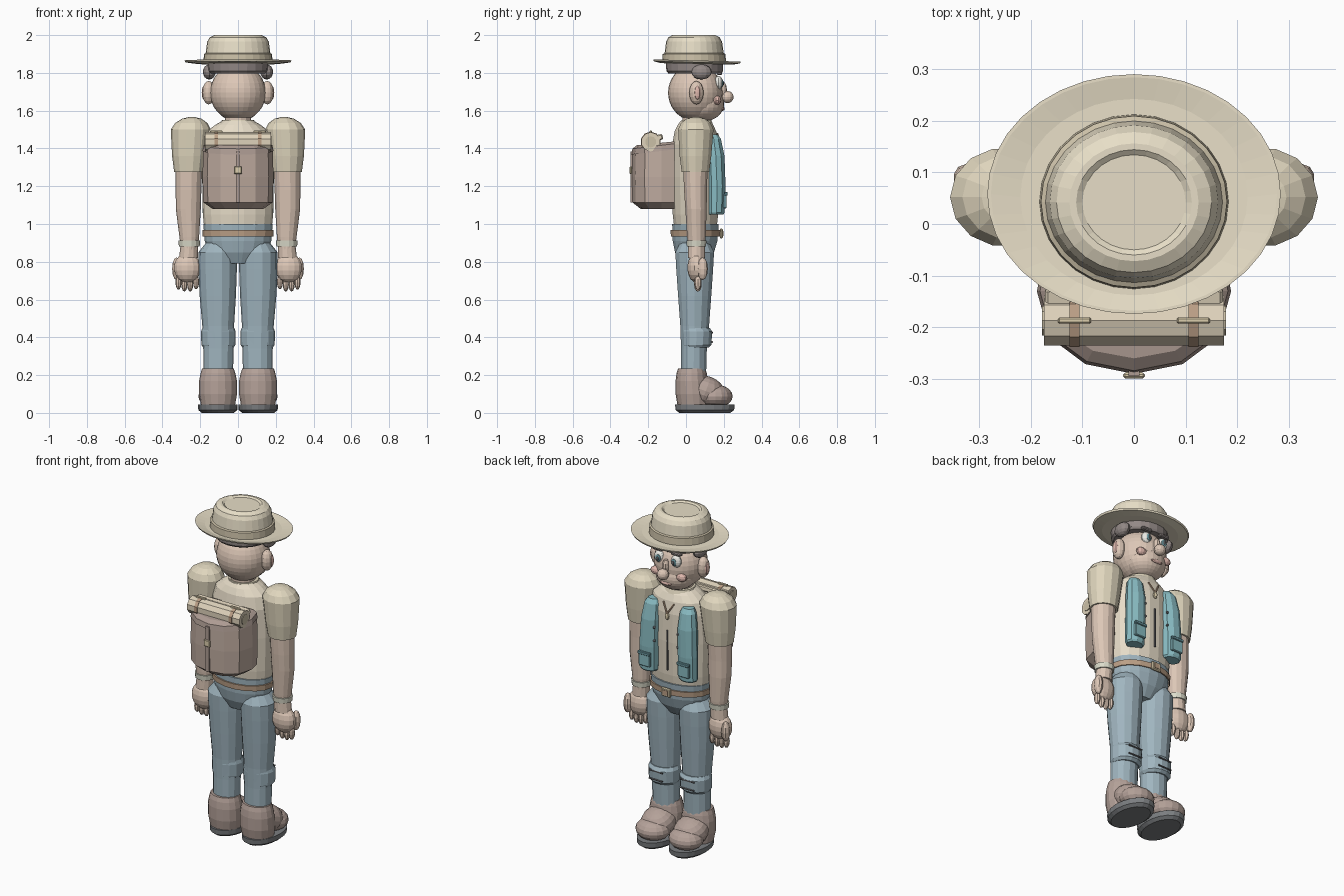
import bpy, bmesh
from math import sin, cos, pi
from mathutils import Vector, Matrix

COL = dict(skin=(.72, .57, .47), shirt=(.80, .72, .58), sleeve=(.74, .67, .51), jeans=(.35, .46, .52),
           boot=(.46, .36, .32), sole=(.20, .21, .22), teal=(.25, .50, .54), hat=(.80, .73, .57),
           band=(.60, .53, .39), pack=(.52, .41, .35), flap=(.42, .33, .29), roll=(.74, .65, .50),
           hair=(.29, .25, .24), belt=(.50, .35, .24), metal=(.72, .62, .42), cuff=(.72, .72, .60),
           dark=(.15, .15, .16), white=(.85, .85, .80), iris=(.15, .32, .36), cheek=(.74, .48, .42))
MATS = {}
for k, c in COL.items():
    MATS[k] = bpy.data.materials.new(k)
    MATS[k].diffuse_color = (*c, 1)


def finish(name, bm, mat):
    bmesh.ops.recalc_face_normals(bm, faces=bm.faces)
    me = bpy.data.meshes.new(name)
    bm.to_mesh(me)
    bm.free()
    me.materials.append(MATS[mat])
    ob = bpy.data.objects.new(name, me)
    bpy.context.collection.objects.link(ob)
    return ob


def loft(name, mat, rings, n=14, loop=False):
    """Elliptical rings (z, cx, cy, rx, ry) joined into a skin."""
    bm = bmesh.new()
    rows = [[bm.verts.new((cx + rx * cos(2 * pi * i / n), cy + ry * sin(2 * pi * i / n), z))
             for i in range(n)] for z, cx, cy, rx, ry in rings]
    pairs = list(zip(rows, rows[1:])) + ([(rows[-1], rows[0])] if loop else [])
    for a, b in pairs:
        for i in range(n):
            j = (i + 1) % n
            bm.faces.new((a[i], a[j], b[j], b[i]))
    if not loop:
        bm.faces.new(rows[0])
        bm.faces.new(rows[-1])
    return finish(name, bm, mat)


def ball(name, mat, c, r, n=12, tilt=0.0):
    bm = bmesh.new()
    m = Matrix.Translation(c) @ Matrix.Rotation(tilt, 4, 'X') @ Matrix.Diagonal((*r, 1))
    bmesh.ops.create_uvsphere(bm, u_segments=n, v_segments=max(6, n * 2 // 3), radius=1, matrix=m)
    return finish(name, bm, mat)


def box(name, mat, c, size, bev=0.0, tilt=0.0):
    bm = bmesh.new()
    m = Matrix.Translation(c) @ Matrix.Rotation(tilt, 4, 'X') @ Matrix.Diagonal((*size, 1))
    bmesh.ops.create_cube(bm, size=1, matrix=m)
    if bev:
        bmesh.ops.bevel(bm, geom=bm.edges[:], offset=bev, segments=1, affect='EDGES')
    return finish(name, bm, mat)


def rod(name, mat, a, b, r, n=8):
    a, b = Vector(a), Vector(b)
    bm = bmesh.new()
    m = Matrix.Translation((a + b) / 2) @ (b - a).to_track_quat('Z', 'Y').to_matrix().to_4x4()
    bmesh.ops.create_cone(bm, cap_ends=True, segments=n, radius1=r, radius2=r, depth=(b - a).length, matrix=m)
    return finish(name, bm, mat)


# torso, neck, hips and belt
loft('shirt', 'shirt', [(.99, 0, .05, .18, .115), (1.05, 0, .05, .186, .122), (1.25, 0, .05, .19, .128),
                        (1.42, 0, .05, .185, .125), (1.49, 0, .05, .165, .112), (1.525, 0, .05, .12, .095),
                        (1.545, 0, .05, .085, .08)], 18)
loft('collar', 'sleeve', [(1.525, 0, .055, .095, .09), (1.55, 0, .055, .085, .08), (1.55, 0, .055, .07, .068)], 18)
loft('neck', 'skin', [(1.51, 0, .05, .07, .07), (1.62, 0, .05, .07, .07)], 14)
loft('hips', 'jeans', [(.79, 0, .04, .10, .07), (.85, 0, .045, .155, .105), (.91, 0, .048, .176, .12),
                       (1.0, 0, .05, .184, .125)], 18)
loft('belt', 'belt', [(.935, 0, .05, .181, .126), (.935, 0, .05, .187, .132), (.967, 0, .05, .189, .134),
                      (.967, 0, .05, .181, .126)], 18, True)
box('buckle', 'metal', (0, .187, .95), (.06, .016, .052), .005)
box('buckle_plate', 'belt', (0, .195, .95), (.034, .006, .028))
box('fly_zip', 'dark', (0, .178, 1.2), (.008, .008, .24))
ball('pendant', 'metal', (0, .18, 1.405), (.014, .01, .022), 8)

for s in (-1, 1):
    side = 'left' if s < 0 else 'right'
    rod(side + '_neck_cord', 'belt', (0, .182, 1.42), (s * .035, .165, 1.48), .005, 6)
    # sleeve, arm, cuff, hand
    loft(side + '_sleeve', 'sleeve', [(1.275, s * .258, .05, .08, .075), (1.36, s * .256, .05, .093, .086),
         (1.50, s * .25, .052, .106, .096), (1.535, s * .247, .052, .085, .08), (1.558, s * .245, .052, .05, .05),
         (1.566, s * .245, .052, .015, .015)], 14)
    loft(side + '_arm', 'skin', [(.85, s * .258, .055, .042, .042), (.93, s * .258, .055, .052, .05),
         (1.08, s * .263, .053, .066, .058), (1.18, s * .262, .05, .068, .062), (1.29, s * .26, .05, .07, .066)], 14)
    loft(side + '_wrist_cuff', 'cuff', [(.882, s * .258, .055, .055, .052), (.912, s * .258, .055, .058, .055)], 14)
    loft(side + '_wrist', 'skin', [(.82, s * .262, .055, .05, .045), (.89, s * .258, .055, .046, .045)], 12)
    ball(side + '_palm', 'skin', (s * .268, .055, .768), (.073, .048, .078), 14)
    for i, z in enumerate((.692, .68, .68, .69)):
        ball(side + '_finger', 'skin', (s * (.222 + .031 * i), .063, z), (.016, .02, .038), 8)
    ball(side + '_thumb', 'skin', (s * .326, .088, .763), (.024, .028, .06), 10)

    # leg, knee patch with ties
    loft(side + '_leg', 'jeans', [(.2, s * .104, .04, .078, .068), (.34, s * .104, .042, .08, .07),
         (.46, s * .105, .046, .084, .078), (.62, s * .107, .046, .096, .09), (.76, s * .108, .046, .102, .1),
         (.85, s * .108, .046, .102, .105), (.9, s * .1, .046, .07, .08)], 14)
    loft(side + '_knee_wrap', 'jeans', [(.345, s * .104, .05, .08, .07), (.36, s * .104, .054, .09, .082),
         (.43, s * .104, .055, .092, .086), (.45, s * .104, .05, .084, .078)], 14)
    for z in (.375, .425):
        rod(side + '_knee_tie', 'dark', (s * .06, .139, z), (s * .15, .137, z), .005, 6)

    # boot and sole
    loft(side + '_boot_shaft', 'boot', [(.04, s * .106, .04, .09, .085), (.1, s * .106, .035, .101, .09),
         (.17, s * .106, .03, .1, .085), (.21, s * .106, .03, .092, .08), (.235, s * .106, .03, .084, .072)], 16)
    ball(side + '_boot_vamp', 'boot', (s * .108, .105, .115), (.098, .105, .08), 16, -.35)
    ball(side + '_boot_toe', 'boot', (s * .11, .155, .088), (.1, .092, .062), 16)
    loft(side + '_sole', 'sole', [(0, s * .107, .1, .085, .135), (.015, s * .107, .1, .103, .155),
         (.045, s * .107, .1, .105, .158)], 20)
    for y, r in ((.16, .05), (.02, .035)):
        ball(side + '_sole_pad', 'boot', (s * .107, y, .004), (r * .8, r, .004), 10)

    # vest panel, pocket, buttons
    loft(side + '_vest_panel', 'teal', [(1.05, s * .13, .16, .05, .04), (1.06, s * .13, .162, .058, .044),
         (1.2, s * .128, .164, .06, .048), (1.36, s * .122, .158, .058, .048), (1.45, s * .118, .147, .048, .04),
         (1.475, s * .115, .14, .034, .028)], 10)
    box(side + '_vest_pocket', 'teal', (s * .13, .206, 1.12), (.075, .018, .075), .004)
    box(side + '_pocket_flap', 'iris', (s * .13, .212, 1.16), (.082, .018, .018), .003)
    for z in (1.24, 1.32):
        ball(side + '_vest_button', 'dark', (s * .078, .19, z), (.008, .008, .008), 8)

    # ear, side hair, eye, brow, cheek
    ball(side + '_ear', 'skin', (s * .155, .055, 1.695), (.034, .038, .062), 12)
    ball(side + '_inner_ear', 'cheek', (s * .181, .06, 1.695), (.011, .018, .036), 8)
    ball(side + '_side_hair', 'hair', (s * .152, .082, 1.805), (.034, .054, .04), 12)
    ball(side + '_eye', 'white', (s * .056, .172, 1.748), (.032, .022, .036), 12)
    ball(side + '_iris', 'iris', (s * .053, .19, 1.746), (.017, .009, .021), 10)
    ball(side + '_pupil', 'dark', (s * .052, .197, 1.746), (.009, .005, .012), 8)
    box(side + '_brow', 'hair', (s * .062, .178, 1.797), (.065, .026, .018), .005)
    ball(side + '_cheek', 'cheek', (s * .085, .165, 1.655), (.034, .022, .024), 10)

# head, jaw, nose, mouth, hair
ball('head', 'skin', (0, .05, 1.695), (.148, .145, .15), 28)
ball('jaw', 'skin', (0, .09, 1.635), (.118, .112, .092), 24)
ball('nose_bridge', 'skin', (0, .192, 1.71), (.02, .025, .045), 10)
ball('nose', 'skin', (0, .22, 1.672), (.034, .032, .032), 12)
ball('mouth', 'cheek', (0, .193, 1.61), (.04, .012, .011), 10)
loft('hair_cap', 'hair', [(1.798, 0, .048, .146, .142), (1.81, 0, .046, .157, .15), (1.86, 0, .045, .16, .152)], 20)

# hat: crown, band and slightly upturned oval brim
loft('hat_crown', 'hat', [(1.85, 0, .043, .176, .16), (1.9, 0, .043, .172, .157), (1.965, 0, .043, .163, .148),
     (1.988, 0, .042, .15, .136), (2.0, 0, .042, .125, .114), (2.0, 0, .042, .112, .102), (1.992, 0, .042, .1, .092)], 28)
loft('hat_band', 'band', [(1.858, 0, .043, .17, .155), (1.858, 0, .043, .183, .169), (1.9, 0, .043, .18, .166),
     (1.906, 0, .043, .168, .153)], 28, True)
brim = loft('hat_brim', 'hat', [(1.848, 0, .046, .15, .135), (1.848, 0, .052, .22, .19), (1.856, 0, .058, .278, .228),
     (1.866, 0, .058, .284, .232), (1.866, 0, .058, .277, .226), (1.858, 0, .052, .22, .19),
     (1.858, 0, .046, .15, .135)], 36, True)
for v in brim.data.vertices:
    v.co.z -= .025 * (v.co.y - .05)

# backpack: curved pouch standing on the back
def pouch(name, mat, levels):
    bm = bmesh.new()
    rows = []
    for z, hw, back, slope in levels:
        pts = [(hw * .92, -.06), (hw, -.13)] + [(hw * cos(t * pi / 6), -.15 - (back - .15) * sin(t * pi / 6))
               for t in range(1, 6)] + [(-hw, -.13), (-hw * .92, -.06)]
        rows.append([bm.verts.new((x, y, z + slope * (y + .06))) for x, y in pts])
    n = len(rows[0])
    for a, b in zip(rows, rows[1:]):
        for i in range(n):
            bm.faces.new((a[i], a[(i + 1) % n], b[(i + 1) % n], b[i]))
    bm.faces.new(rows[0])
    bm.faces.new(rows[-1])
    return finish(name, bm, mat)


pouch('pack_body', 'pack', [(1.08, .135, .24, 0), (1.115, .184, .285, 0), (1.25, .188, .288, 0), (1.4, .184, .284, .1)])
pouch('pack_lid', 'flap', [(1.395, .188, .29, .12), (1.425, .182, .284, .12), (1.437, .16, .26, .1)])
box('pack_strap', 'flap', (0, -.287, 1.25), (.022, .014, .27))
box('pack_buckle', 'metal', (0, -.293, 1.285), (.042, .012, .04), .004)
rod('bedroll', 'roll', (-.174, -.187, 1.435), (.174, -.187, 1.435), .051, 10)
box('bedroll_flap', 'roll', (0, -.15, 1.457), (.345, .055, .03), .006, .2)
for s in (-1, 1):
    rod('bedroll_strap', 'belt', (s * .115 - .01, -.187, 1.435), (s * .115 + .01, -.187, 1.435), .054, 10)
    box('bedroll_buckle', 'metal', (s * .115, -.187, 1.487), (.064, .012, .016), .003)
    rod('bedroll_end', 'band', (s * .17, -.187, 1.435), (s * .178, -.187, 1.435), .03, 10)
